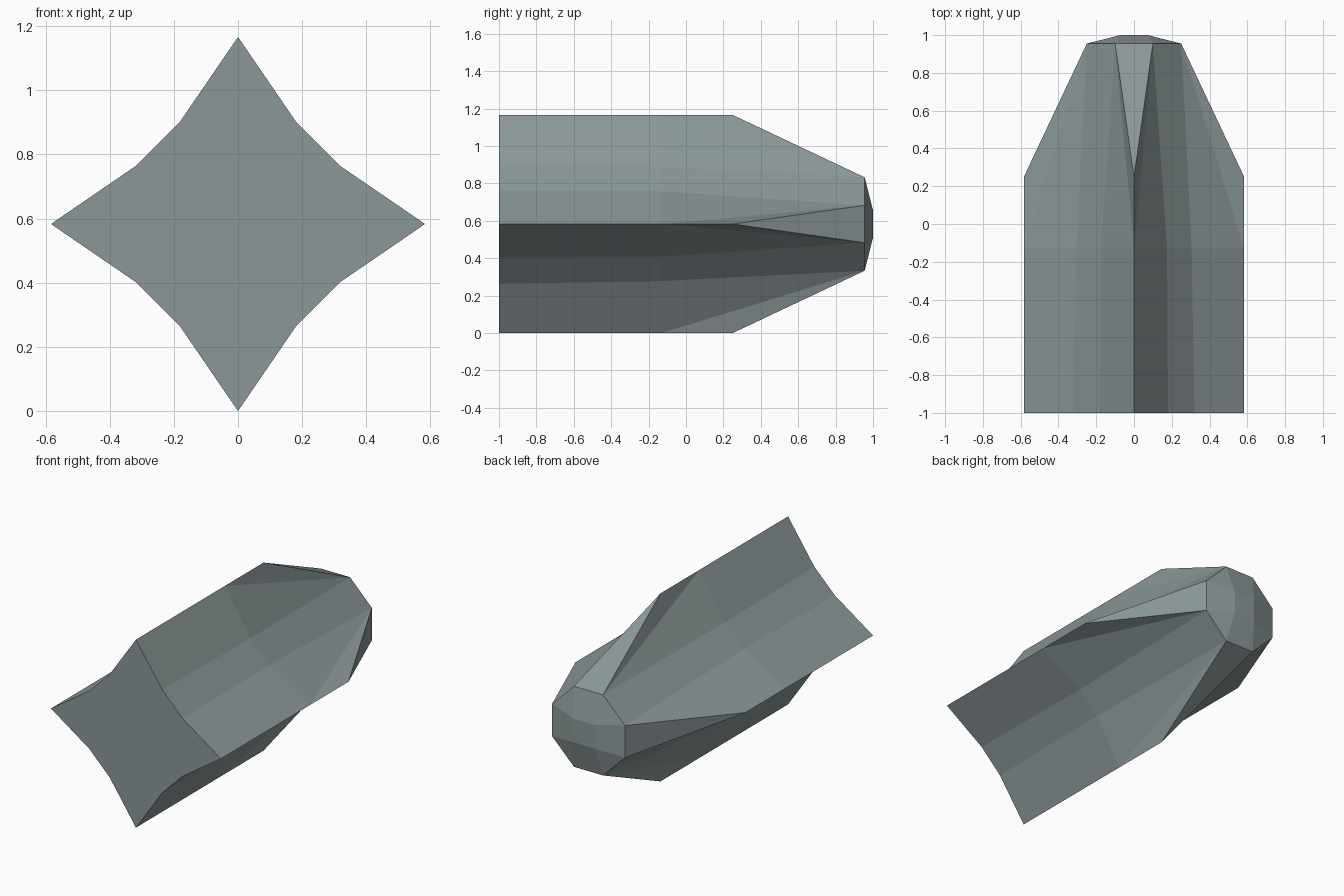
import bpy, bmesh
from mathutils import Matrix, Vector

if "Cube" in bpy.data.objects:
    bpy.data.objects.remove(bpy.data.objects["Cube"])

R = 0.583  # ridge radius, also the height of the long axis

mat = bpy.data.materials.new("blue grey metal")
mat.diffuse_color = (0.26, 0.31, 0.315, 1)
mat.use_nodes = True
mat.node_tree.nodes["Principled BSDF"].inputs["Base Color"].default_value = mat.diffuse_color

bm = bmesh.new()


def quarter(turn):
    """One quarter of the body: ridge, flutes, ridge bevel and nose facets."""
    rot = Matrix.Rotation(turn, 3, 'Y')

    def face(*pts):
        bm.faces.new([bm.verts.new(rot @ Vector(p)) for p in pts])

    # flute stations: (y, near-ridge half width, height)
    flutes = [(-1, 0.18, 0.32), (-0.13, 0.175, 0.305), (0.955, 0.10, 0.25)]
    tip0, tip1, tip2 = (0, -1, R), (0, -0.13, R), (0, 0.25, R)
    for s in (1, -1):
        a, b, c = [(s * w, y, h) for y, w, h in flutes]
        # sloping sides of the ridge
        face(tip0, tip1, b, a)
        face(tip1, tip2, c)
        face(tip1, c, b)
    # narrow flute floor to the next ridge
    for (y0, w0, h0), (y1, w1, h1) in zip(flutes, flutes[1:]):
        face((w0, y0, h0), (h0, y0, w0), (h1, y1, w1), (w1, y1, h1))
    # triangular cut at the end of the ridge
    c, d, e = (0.10, 0.955, 0.25), (-0.10, 0.955, 0.25), (0.25, 0.955, 0.10)
    face(tip2, c, d)
    # nose facets around the small end square
    k, m = (0.073, 1, 0.073), (-0.073, 1, 0.073)
    face(c, d, m, k)
    face(c, k, e)


for i in range(4):
    quarter(i * 1.5707963267948966)
bmesh.ops.remove_doubles(bm, verts=bm.verts, dist=0.001)
# close the flat star base and the nose square
bmesh.ops.holes_fill(bm, edges=[e for e in bm.edges if e.is_boundary], sides=0)
bmesh.ops.recalc_face_normals(bm, faces=bm.faces)
bmesh.ops.translate(bm, verts=bm.verts, vec=(0, 0, R))

mesh = bpy.data.meshes.new("fluted_body")
bm.to_mesh(mesh)
bm.free()
mesh.materials.append(mat)
bpy.context.collection.objects.link(bpy.data.objects.new("fluted_body", mesh))
